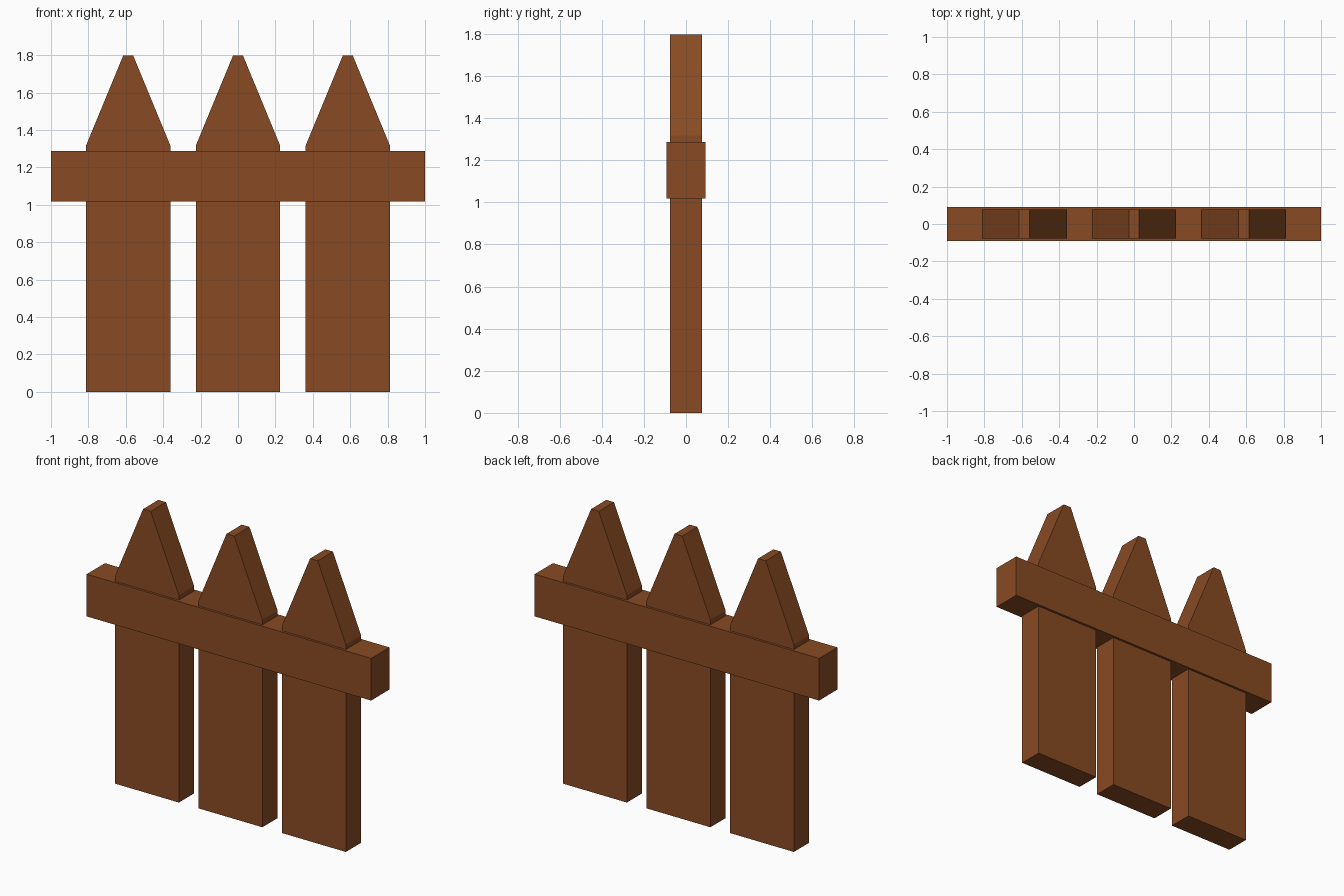
import bpy
import bmesh

if "Cube" in bpy.data.objects:
    bpy.data.objects.remove(bpy.data.objects["Cube"])

# Single brown wood colour
wood = bpy.data.materials.new("brown wood")
wood.diffuse_color = (0.25, 0.07, 0.017, 1.0)
wood.use_nodes = True
wood.node_tree.nodes["Principled BSDF"].inputs["Base Color"].default_value = wood.diffuse_color


def extruded_profile(name, points, depth, x=0.0):
    """Extrude an (x, z) outline symmetrically along y."""
    bm = bmesh.new()
    face = bm.faces.new([bm.verts.new((px, -depth / 2, pz)) for px, pz in points])
    result = bmesh.ops.extrude_face_region(bm, geom=[face])
    verts = [g for g in result["geom"] if isinstance(g, bmesh.types.BMVert)]
    bmesh.ops.translate(bm, verts=verts, vec=(0, depth, 0))
    bmesh.ops.recalc_face_normals(bm, faces=bm.faces)
    mesh = bpy.data.meshes.new(name)
    bm.to_mesh(mesh)
    bm.free()
    mesh.materials.append(wood)
    obj = bpy.data.objects.new(name, mesh)
    obj.location.x = x
    bpy.context.collection.objects.link(obj)
    return obj


# Pointed pickets with blunt tips
HALF, TIP, SHOULDER, TOP = 0.225, 0.027, 1.317, 1.797
picket_outline = [(-HALF, 0), (HALF, 0), (HALF, SHOULDER),
                  (TIP, TOP), (-TIP, TOP), (-HALF, SHOULDER)]
for side, x in (("left", -0.587), ("middle", 0.0), ("right", 0.587)):
    extruded_profile("picket_" + side, picket_outline, 0.153, x)

# Cross rail, slightly thicker than the pickets
rail_outline = [(-1, 1.018), (1, 1.018), (1, 1.286), (-1, 1.286)]
extruded_profile("cross_rail", rail_outline, 0.183)
